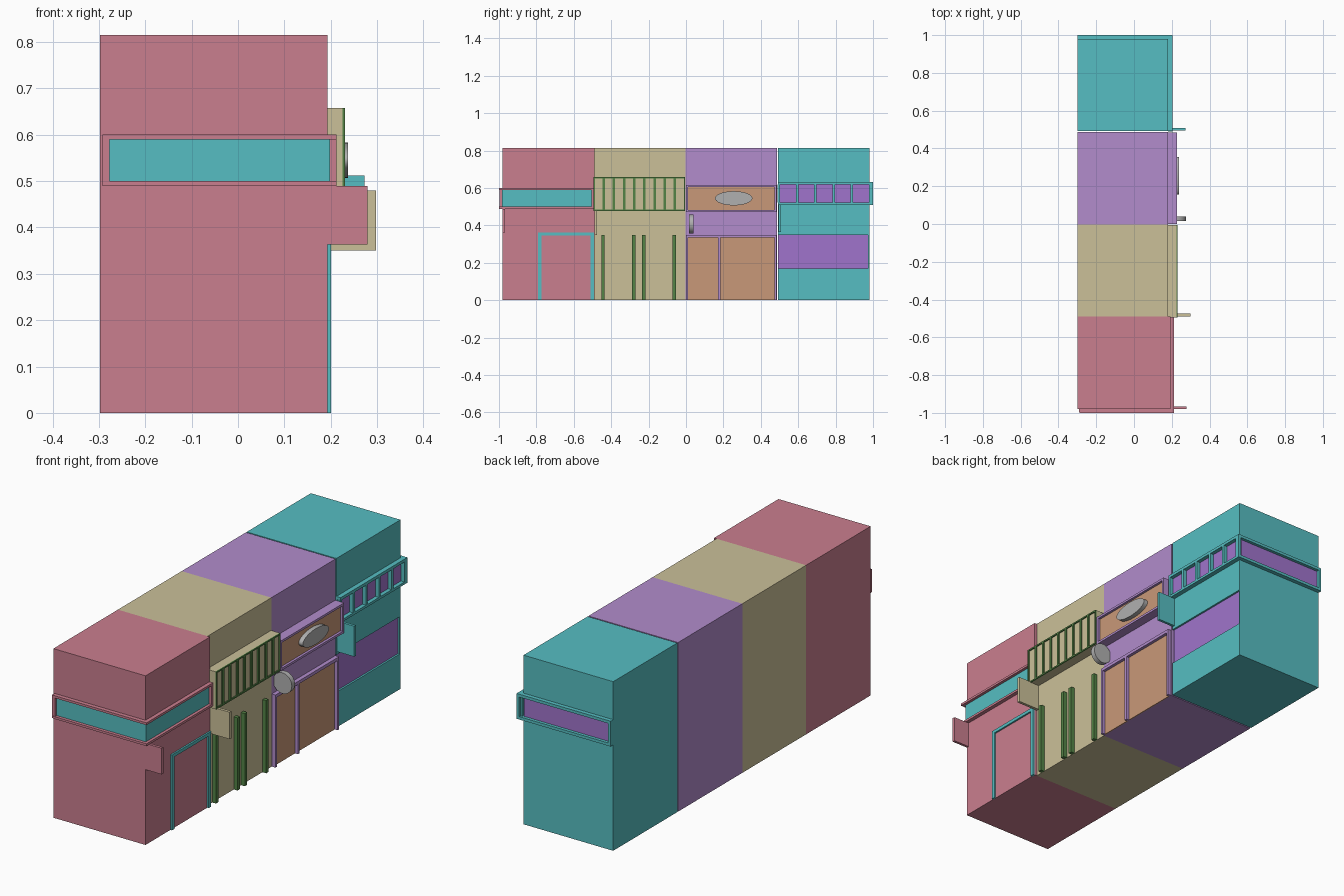
import bpy, bmesh, math
from mathutils import Matrix

if "Cube" in bpy.data.objects:
    bpy.data.objects.remove(bpy.data.objects["Cube"])


def srgb(r, g, b):
    f = lambda c: c / 12.92 if c <= 0.04045 else ((c + 0.055) / 1.055) ** 2.4
    return tuple(f(v / 255) for v in (r, g, b)) + (1,)


def material(name, *rgb):
    m = bpy.data.materials.new(name)
    m.diffuse_color = srgb(*rgb)
    m.use_nodes = True
    m.node_tree.nodes["Principled BSDF"].inputs["Base Color"].default_value = m.diffuse_color
    return m


RED = material("rose red", 202, 126, 143)
TEAL = material("teal", 86, 190, 194)
TAN = material("sand tan", 203, 192, 153)
PURPLE = material("lilac", 178, 140, 204)
VIOLET = material("violet", 160, 116, 204)
ORANGE = material("warm orange", 201, 153, 120)
GREEN = material("leaf green", 84, 132, 70)
GREY = material("grey", 176, 176, 176)


def finish(name, bm, mat):
    me = bpy.data.meshes.new(name)
    bm.to_mesh(me)
    bm.free()
    me.materials.append(mat)
    ob = bpy.data.objects.new(name, me)
    bpy.context.collection.objects.link(ob)
    return ob


def boxes(name, mat, *items):
    """One object made of boxes given as (x0, x1, y0, y1, z0, z1)."""
    bm = bmesh.new()
    for x0, x1, y0, y1, z0, z1 in items:
        m = (Matrix.Translation(((x0 + x1) / 2, (y0 + y1) / 2, (z0 + z1) / 2))
             @ Matrix.Diagonal((x1 - x0, y1 - y0, z1 - z0, 1)))
        bmesh.ops.create_cube(bm, size=1, matrix=m)
    return finish(name, bm, mat)


def frame_x(x0, x1, y0, y1, z0, z1, t):
    """Four rails around an opening that faces +x."""
    return [(x0, x1, y0, y1, z1 - t, z1), (x0, x1, y0, y1, z0, z0 + t),
            (x0, x1, y0, y0 + t, z0 + t, z1 - t), (x0, x1, y1 - t, y1, z0 + t, z1 - t)]


def frame_y(x0, x1, y0, y1, z0, z1, t):
    """Four rails around an opening that faces along y."""
    return [(x0, x1, y0, y1, z1 - t, z1), (x0, x1, y0, y1, z0, z0 + t),
            (x0, x0 + t, y0, y1, z0 + t, z1 - t), (x1 - t, x1, y0, y1, z0 + t, z1 - t)]


def disc(name, mat, loc, r, depth, axis, scale=(1, 1, 1)):
    bm = bmesh.new()
    bmesh.ops.create_cone(bm, cap_ends=True, segments=32, radius1=r, radius2=r, depth=depth)
    bm.transform(Matrix.Translation(loc) @ Matrix.Diagonal((*scale, 1))
                 @ Matrix.Rotation(math.pi / 2, 4, axis))
    ob = finish(name, bm, mat)
    for p in ob.data.polygons:
        p.use_smooth = len(p.vertices) == 4
    return ob


BACK, WALL, TOP = -0.298, 0.18, 0.815

# ---- red shop: walls, wrapping sign band, door frame, blade sign
boxes("red_building", RED, (BACK, 0.193, -0.98, -0.489, 0, TOP))
boxes("red_band_panel_front", TEAL, (-0.28, 0.193, -0.985, -0.98, 0.50, 0.59))
boxes("red_band_panel_side", TEAL, (0.193, 0.198, -0.985, -0.50, 0.50, 0.59))
rails = []
for z in (0.489, 0.59):
    rails += [(BACK + 0.012, 0.212, -1.0, -0.98, z, z + 0.011),
              (0.193, 0.212, -0.98, -0.493, z, z + 0.011)]
rails += [(BACK + 0.006, -0.277, -0.998, -0.98, 0.489, 0.601),
          (0.193, 0.212, -0.504, -0.493, 0.50, 0.59)]
boxes("red_band_rails", RED, *rails)
boxes("red_door_frame", TEAL, (0.19, 0.201, -0.79, -0.772, 0, 0.363),
      (0.19, 0.201, -0.51, -0.491, 0, 0.363), (0.19, 0.201, -0.772, -0.51, 0.347, 0.363))
boxes("red_blade_sign", RED, (0.19, 0.279, -0.98, -0.967, 0.363, 0.489))

# ---- tan shop: walls, projecting box with grille, door strips, blade sign
boxes("tan_building", TAN, (BACK, WALL, -0.489, -0.003, 0, TOP))
boxes("tan_sign_box", TAN, (WALL, 0.225, -0.494, -0.005, 0.477, 0.658))
grille = frame_x(0.225, 0.231, -0.494, -0.005, 0.477, 0.658, 0.007)
for i in range(1, 9):
    y = -0.494 + i * 0.489 / 9
    grille.append((0.225, 0.231, y - 0.007, y + 0.007, 0.484, 0.651))
boxes("tan_grille", GREEN, *grille)
boxes("tan_door_strips", GREEN,
      *[(WALL, 0.20, y - 0.009, y + 0.009, 0, 0.35) for y in (-0.444, -0.28, -0.225, -0.062)])
boxes("tan_blade_sign", TAN, (WALL, 0.298, -0.489, -0.475, 0.35, 0.48))

# ---- purple shop: walls, framed sign with oval, shop windows, round sign
boxes("purple_building", PURPLE, (BACK, WALL, -0.003, 0.486, 0, TOP))
boxes("purple_sign_box", PURPLE, (WALL, 0.212, 0.0, 0.484, 0.472, 0.617))
boxes("purple_sign_panel", ORANGE, (0.212, 0.215, 0.01, 0.474, 0.482, 0.607))
boxes("purple_sign_frame", PURPLE, *frame_x(0.21, 0.227, 0.0, 0.484, 0.472, 0.617, 0.011))
disc("oval_plaque", GREY, (0.226, 0.255, 0.545), 0.1, 0.022, 'Y', (1, 1, 0.38))
boxes("purple_window_panels", ORANGE, (WALL, 0.185, 0.01, 0.17, 0, 0.335),
      (WALL, 0.185, 0.184, 0.472, 0, 0.335))
boxes("purple_window_frame", PURPLE, (WALL, 0.2, 0.0, 0.484, 0.335, 0.35),
      *[(WALL, 0.2, a, b, 0, 0.335) for a, b in ((0.0, 0.012), (0.17, 0.184), (0.472, 0.484))])
disc("round_sign", GREY, (0.225, 0.029, 0.407), 0.05, 0.024, 'X')

# ---- teal shop: walls with recessed window, wrapping window band, blade sign
boxes("teal_building", TEAL, (BACK, 0.168, 0.492, 0.98, 0, TOP),
      (0.168, WALL, 0.492, 0.98, 0, 0.17), (0.168, WALL, 0.492, 0.98, 0.35, TOP),
      (0.168, WALL, 0.974, 0.98, 0.17, 0.35))
boxes("teal_shop_window", VIOLET, (0.166, 0.171, 0.492, 0.974, 0.17, 0.35))
boxes("teal_band_panel_side", VIOLET, (WALL, 0.184, 0.496, 0.978, 0.518, 0.625))
band = [(WALL, 0.203, 0.492, 1.0, 0.51, 0.522), (WALL, 0.203, 0.492, 1.0, 0.618, 0.632)]
for i in range(6):
    y = 0.496 + i * 0.0975
    band.append((WALL, 0.203, y - 0.006, y + 0.007, 0.522, 0.618))
boxes("teal_band_side", TEAL, *band)
boxes("teal_band_panel_back", VIOLET, (BACK + 0.01, 0.175, 0.98, 0.985, 0.518, 0.625))
boxes("teal_band_back", TEAL, *frame_y(BACK, 0.203, 0.98, 1.0, 0.51, 0.632, 0.014))
boxes("teal_blade_sign", TEAL, (WALL, 0.273, 0.495, 0.508, 0.365, 0.512))
